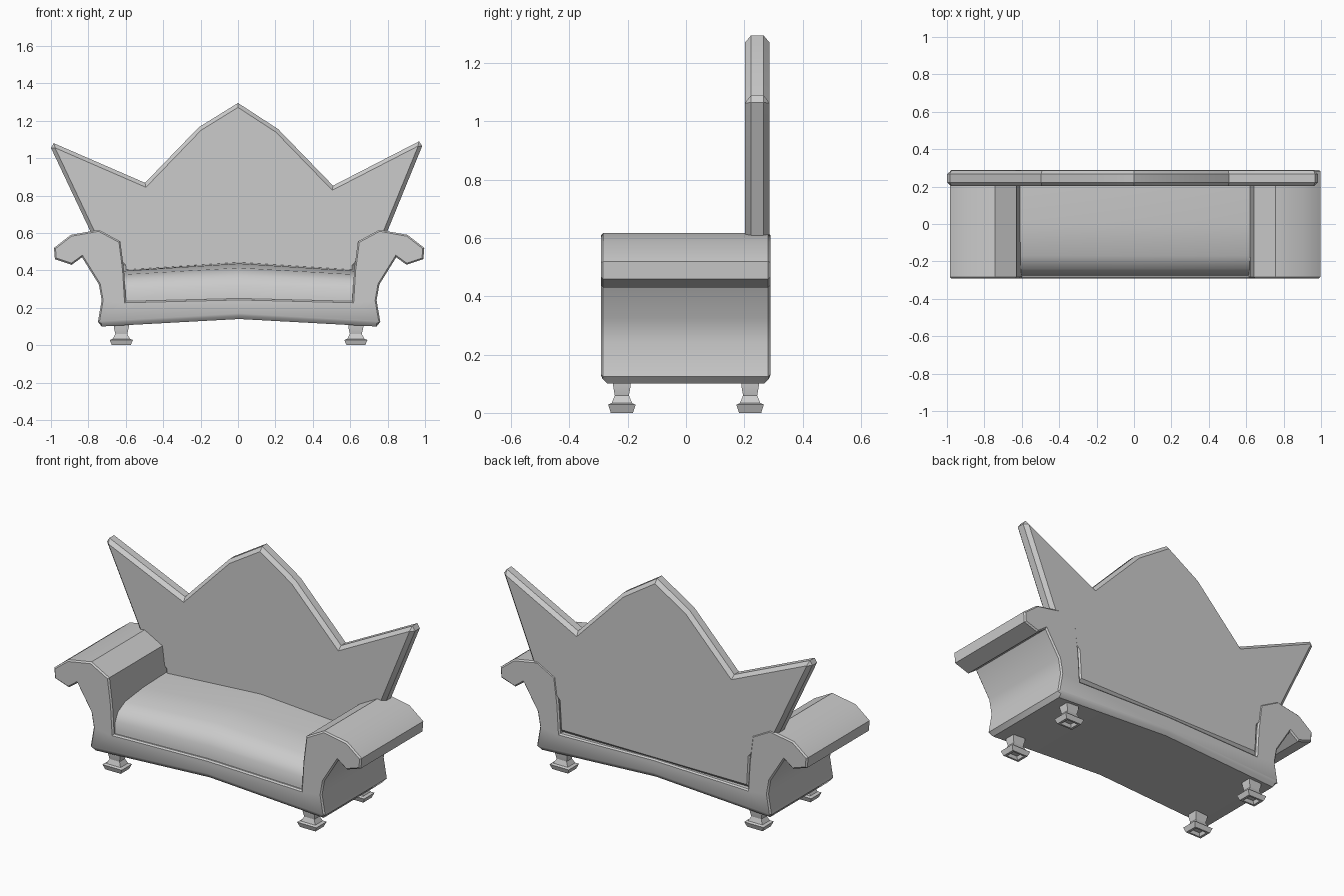
import bpy
import bmesh
import math

cube = bpy.data.objects.get("Cube")
if cube:
    bpy.data.objects.remove(cube, do_unlink=True)

GREY = (0.6, 0.6, 0.6, 1.0)
mat = bpy.data.materials.new("plain grey")
mat.use_nodes = True
mat.diffuse_color = GREY
mat.node_tree.nodes["Principled BSDF"].inputs["Base Color"].default_value = GREY


def loft(name, loops, cap_bevel=0.0, smooth=35):
    """Skin a list of matching point loops, cap both ends, optionally bevel the cap rims."""
    bm = bmesh.new()
    rings = [[bm.verts.new(p) for p in loop] for loop in loops]
    n = len(rings[0])
    for a, b in zip(rings, rings[1:]):
        for i in range(n):
            j = (i + 1) % n
            bm.faces.new((a[i], a[j], b[j], b[i]))
    caps = [bm.faces.new(rings[0]), bm.faces.new(rings[-1])]
    bmesh.ops.recalc_face_normals(bm, faces=bm.faces[:])
    if cap_bevel:
        rim = list({e for f in caps for e in f.edges})
        bmesh.ops.bevel(bm, geom=rim, offset=cap_bevel, segments=1,
                        profile=0.5, affect='EDGES')
    mesh = bpy.data.meshes.new(name)
    bm.to_mesh(mesh)
    bm.free()
    mesh.materials.append(mat)
    obj = bpy.data.objects.new(name, mesh)
    bpy.context.collection.objects.link(obj)
    bpy.ops.object.select_all(action='DESELECT')
    obj.select_set(True)
    bpy.context.view_layer.objects.active = obj
    if smooth:
        bpy.ops.object.shade_smooth_by_angle(angle=math.radians(smooth))
    return obj


# Frame: base and two scrolled arms as one mirrored profile
CX = 0.006
half = [(0.735, 0.10), (0.755, 0.125), (0.735, 0.24), (0.75, 0.325),
        (0.84, 0.47), (0.895, 0.43), (0.985, 0.46), (0.99, 0.52),
        (0.90, 0.59), (0.75, 0.617), (0.635, 0.555), (0.615, 0.40),
        (0.605, 0.235)]
profile = ([(0, 0.14)] + half + [(0, 0.25)]
           + [(-x, z) for x, z in reversed(half)])


def frame_loop(y, lift):
    # the underside rises at the ends to form a chamfer
    return [(x + CX, y, z + (lift if z < 0.12 or (x == 0 and z < 0.2) else 0))
            for x, z in profile]


loft("frame", [frame_loop(-0.292, 0.022), frame_loop(-0.27, 0),
               frame_loop(0.268, 0), frame_loop(0.29, 0.022)], cap_bevel=0.008)

# Backrest: pointed panel with chamfered rims
back = [(-0.61, 0.24), (-0.62, 0.42), (-0.785, 0.60), (-1.0, 1.055),
        (-0.985, 1.08), (-0.497, 0.868), (-0.21, 1.165), (0, 1.295),
        (0.215, 1.155), (0.508, 0.853), (0.968, 1.09), (0.985, 1.065),
        (0.795, 0.60), (0.63, 0.42), (0.62, 0.24)]
loft("backrest", [[(x, y, z) for x, z in back] for y in (0.203, 0.286)],
     cap_bevel=0.02, smooth=20)

# Seat cushion: rounded front edge, crowned in the middle
section = [(-0.278, 0.2), (-0.275, 0.25), (-0.268, 0.30), (-0.24, 0.345),
           (-0.17, 0.378), (0, 0.397), (0.22, 0.403), (0.22, 0.2)]


def cushion_loop(x, crown):
    return [(x + CX, y, z + crown * max(0, z - 0.2) / 0.2) for y, z in section]


loft("seat_cushion", [cushion_loop(-0.617, 0), cushion_loop(0, 0.04),
                      cushion_loop(0.617, 0)], smooth=50)

# Feet: flared square posts on hollow pads
foot = [(0.03, 0.02), (0.036, 0), (0.05, 0), (0.062, 0.028), (0.046, 0.034),
        (0.032, 0.06), (0.04, 0.095), (0.04, 0.13)]
for side, sx in (("right", -1), ("left", 1)):
    for end, sy in (("front", -1), ("back", 1)):
        rings = []
        for w, z in foot:
            d = w * 0.76
            rings.append([(sx * 0.627 + CX * 0.5 + a * w, sy * 0.22 + b * d, z)
                          for a, b in ((-1, -1), (1, -1), (1, 1), (-1, 1))])
        loft(f"{end}_{side}_foot", rings, smooth=30)
